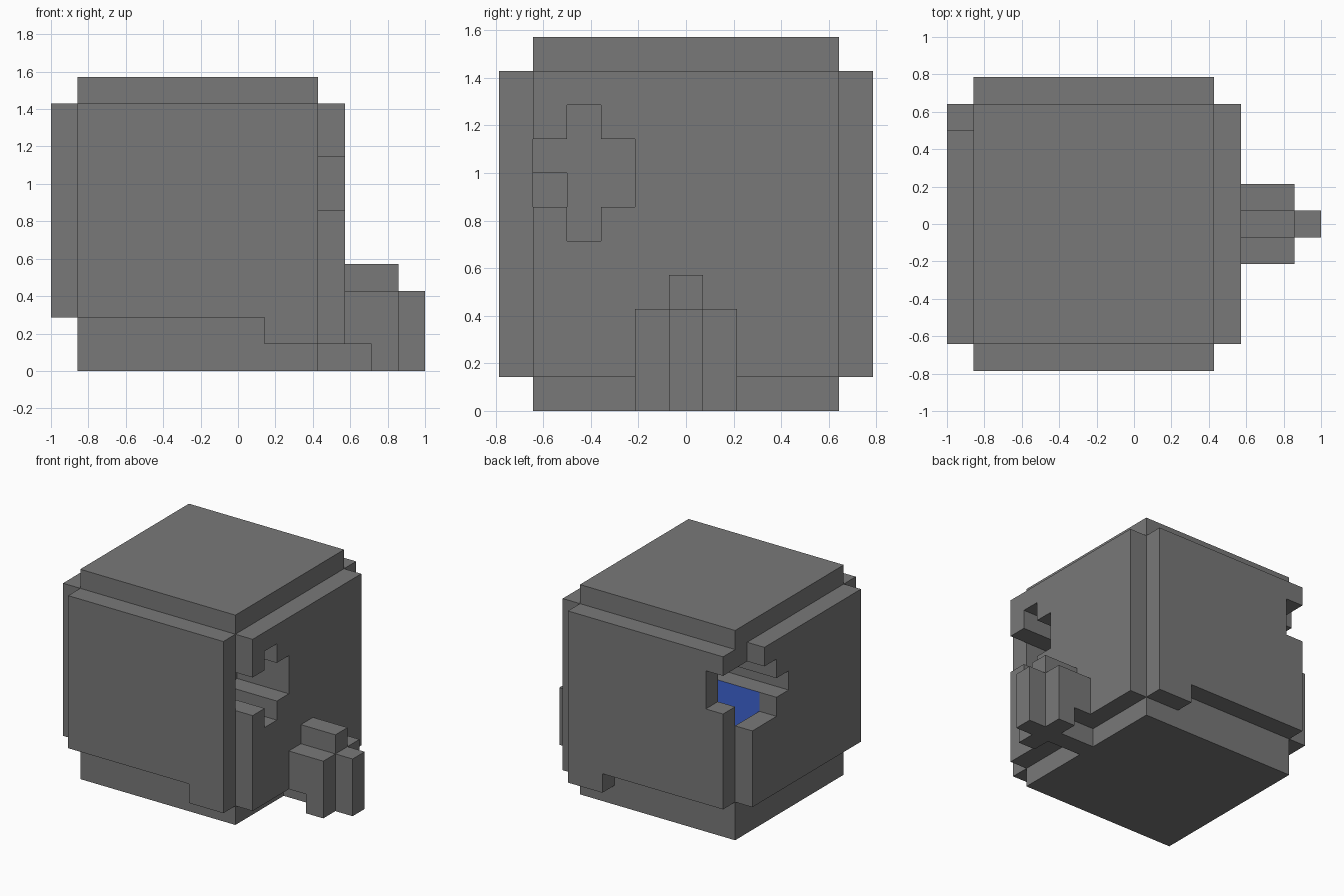
import bpy
import bmesh
from math import radians
from mathutils import Vector

cube = bpy.data.objects.get("Cube")
if cube:
    bpy.data.objects.remove(cube, do_unlink=True)

UNIT = 1 / 7
ORIGIN = Vector((7, 5.5, 0))


def material(name, color):
    mat = bpy.data.materials.new(name)
    mat.use_nodes = True
    mat.diffuse_color = color
    mat.node_tree.nodes["Principled BSDF"].inputs["Base Color"].default_value = color
    return mat


GREY = material("stone grey", (0.19, 0.19, 0.19, 1))
BLUE = material("hollow blue", (0.05, 0.13, 0.65, 1))


def cells(*boxes):
    """Unit cells filled by boxes given as x, y and z ranges."""
    return {(x, y, z) for bx, by, bz in boxes
            for x in range(*bx) for y in range(*by) for z in range(*bz)}


FULL = (1, 10)      # body width on the block grid
INNER = (8, 10)     # span of the low lip on the side panels


def side_panel(y):
    return cells((FULL, (y, y + 1), (2, 10)), (INNER, (y, y + 1), (1, 2)))


def cross(x):
    return cells((x, (1, 4), (6, 8)), (x, (2, 3), (5, 9)))


parts = {
    # Tall body with the two eye hollows cut into it
    "body": cells((FULL, FULL, (0, 11))) - cross((8, 10))
    - cells(((7, 8), (1, 2), (6, 7)))
    - cells(((1, 4), (8, 10), (4, 9)), ((1, 4), (7, 8), (7, 8))),
    # Raised panels around the body
    "front_panel": side_panel(0),
    "back_panel": side_panel(10) - cells(((1, 2), (10, 11), (7, 9))),
    "face_panel": cells(((10, 11), FULL, (1, 10))) - cross((10, 11)),
    "rear_panel": cells(((0, 1), FULL, (2, 10)))
    - cells(((0, 1), (9, 10), (6, 10)), ((0, 1), (8, 9), (6, 9)),
            ((0, 1), (7, 8), (7, 8))),
    # Snout with a central ridge and two side feet
    "snout": cells(((11, 13), (4, 7), (1, 3)), ((12, 13), (4, 7), (0, 1)),
                   ((11, 14), (5, 6), (0, 3)), ((10, 11), (5, 6), (0, 1)),
                   ((11, 13), (5, 6), (3, 4))),
}
solid = set().union(*parts.values())


def build(name, filled):
    """Skin the exposed sides of the cells and merge them into flat faces."""
    bm = bmesh.new()
    for cell in sorted(filled):
        for axis in range(3):
            for sign in (-1, 1):
                normal = Vector((0, 0, 0))
                normal[axis] = sign
                if tuple(int(c + n) for c, n in zip(cell, normal)) in solid:
                    continue
                u, v = Vector((0, 0, 0)), Vector((0, 0, 0))
                u[(axis + 1) % 3] = v[(axis + 2) % 3] = 0.5
                mid = Vector(cell) + Vector((0.5, 0.5, 0.5)) + normal / 2
                corners = [mid - u - v, mid + u - v, mid + u + v, mid - u + v]
                if sign < 0:
                    corners.reverse()
                face = bm.faces.new([bm.verts.new((p - ORIGIN) * UNIT) for p in corners])
                # Blue wall inside the rear hollow
                if name == "body" and axis == 1 and sign > 0 and mid.y == 8 and mid.z < 7:
                    face.material_index = 1
    bmesh.ops.remove_doubles(bm, verts=bm.verts, dist=UNIT / 100)
    bmesh.ops.dissolve_limit(bm, angle_limit=radians(1), verts=bm.verts,
                             edges=bm.edges, delimit={'MATERIAL'})
    mesh = bpy.data.meshes.new(name)
    bm.to_mesh(mesh)
    bm.free()
    mesh.materials.append(GREY)
    if name == "body":
        mesh.materials.append(BLUE)
    bpy.context.collection.objects.link(bpy.data.objects.new(name, mesh))


for part, filled in parts.items():
    build(part, filled)
